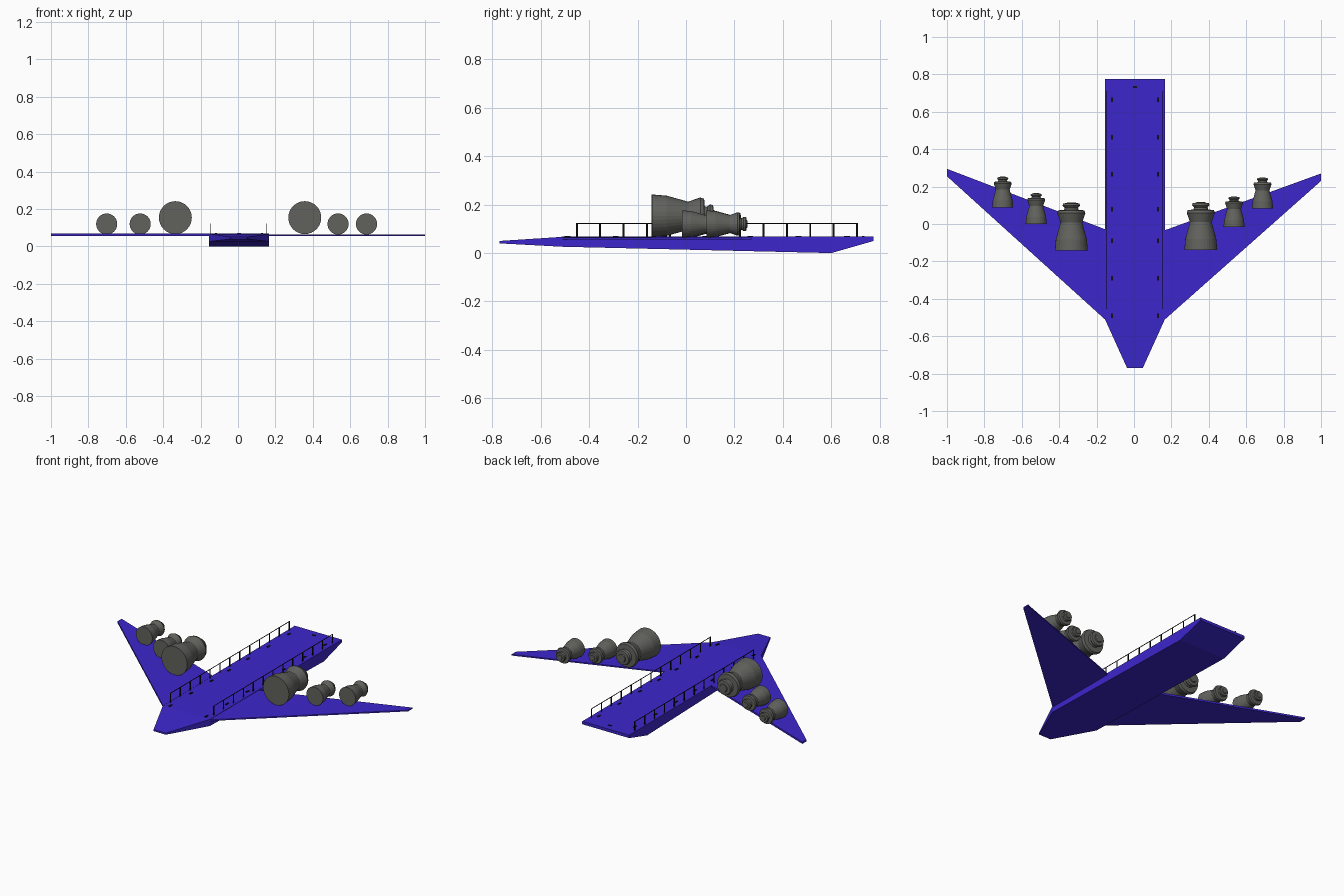
import bpy, bmesh, math

if "Cube" in bpy.data.objects:
    bpy.data.objects.remove(bpy.data.objects["Cube"])


def material(name, rgb):
    m = bpy.data.materials.new(name)
    m.diffuse_color = (*rgb, 1)
    m.use_nodes = True
    m.node_tree.nodes["Principled BSDF"].inputs["Base Color"].default_value = m.diffuse_color
    return m


BLUE = material("blue_paint", (0.045, 0.02, 0.6))
GREY = material("dark_grey", (0.12, 0.12, 0.11))
BLACK = material("black", (0.005, 0.005, 0.005))


def finish(name, bm, mat):
    bmesh.ops.recalc_face_normals(bm, faces=bm.faces)
    me = bpy.data.meshes.new(name)
    bm.to_mesh(me)
    bm.free()
    me.materials.append(mat)
    ob = bpy.data.objects.new(name, me)
    bpy.context.collection.objects.link(ob)
    return ob


def loft(name, rings, mat):
    """Skin a closed solid through rings of equal point count."""
    bm = bmesh.new()
    vs = [[bm.verts.new(p) for p in r] for r in rings]
    n = len(vs[0])
    for a, b in zip(vs, vs[1:]):
        for i in range(n):
            bm.faces.new((a[i], a[(i + 1) % n], b[(i + 1) % n], b[i]))
    bm.faces.new(vs[0])
    bm.faces.new(vs[-1])
    return finish(name, bm, mat)


def add_box(bm, lo, hi):
    geo = bmesh.ops.create_cube(bm, size=1)
    for v in geo["verts"]:
        v.co = [(a + b) / 2 + c * (b - a) for a, b, c in zip(lo, hi, v.co)]


# Flat-topped hull: y, half width, bottom, top
CX = 0.005
stations = [(-0.77, 0.042, 0.04, 0.05), (-0.51, 0.16, 0.026, 0.067),
            (0.6, 0.16, 0.0, 0.068), (0.775, 0.16, 0.05, 0.068)]
loft("hull", [[(CX - w, y, b), (CX + w, y, b), (CX + w, y, t), (CX - w, y, t)]
              for y, w, b, t in stations], BLUE)


# Swept wings
def wing(name, root_x, tip_x, root, tip, z0, z1):
    loft(name, [[(x, f, z0), (x, r, z0), (x, r, z1), (x, f, z1)]
                for x, (f, r) in ((root_x, root), (tip_x, tip))], BLUE)


wing("left_wing", -0.15, -1, (-0.515, -0.03), (0.255, 0.295), 0.057, 0.068)
wing("right_wing", 0.16, 1, (-0.515, -0.035), (0.23, 0.27), 0.057, 0.065)

# Engines: waisted bodies of revolution lying along y (distance, radius)
PROFILE = [(0, 0.088), (0.06, 0.083), (0.15, 0.058), (0.20, 0.075),
           (0.215, 0.07), (0.217, 0.04), (0.228, 0.036), (0.24, 0.047),
           (0.252, 0.043), (0.254, 0.025), (0.258, 0.022)]


def engine(name, x, y, z, s, sides=32):
    rings = [[(x + s * r * math.cos(2 * math.pi * i / sides), y + s * d,
               z + s * r * math.sin(2 * math.pi * i / sides))
              for i in range(sides)] for d, r in PROFILE]
    loft(name, rings, GREY)


for name, x, y, z, s in [
        ("left_inner_engine", -0.335, -0.142, 0.154, 1),
        ("left_middle_engine", -0.523, 0.0, 0.12, 0.64),
        ("left_outer_engine", -0.702, 0.088, 0.12, 0.64),
        ("right_inner_engine", 0.357, -0.14, 0.154, 1),
        ("right_middle_engine", 0.535, -0.017, 0.12, 0.64),
        ("right_outer_engine", 0.687, 0.084, 0.12, 0.64)]:
    engine(name, x, y, z, s)

# Deck railings
Y0, Y1, POSTS, T = -0.455, 0.71, 13, 0.0015
for name, x in (("left_railing", -0.145), ("right_railing", 0.15)):
    bm = bmesh.new()
    add_box(bm, (x - T, Y0, 0.121), (x + T, Y1, 0.124))
    for i in range(POSTS):
        y = Y0 + 0.004 + (Y1 - Y0 - 0.008) * i / (POSTS - 1)
        add_box(bm, (x - T, y - 0.004, 0.066), (x + T, y + 0.004, 0.123))
    finish(name, bm, BLACK)

# Small deck fittings
bm = bmesh.new()
for y in (-0.49, -0.29, -0.09, 0.08, 0.265, 0.465, 0.665):
    for x in (-0.118, 0.128):
        add_box(bm, (x - 0.005, y - 0.012, 0.062), (x + 0.005, y + 0.012, 0.071))
add_box(bm, (CX - 0.01, 0.727, 0.062), (CX + 0.01, 0.737, 0.071))
finish("deck_fittings", bm, BLACK)
